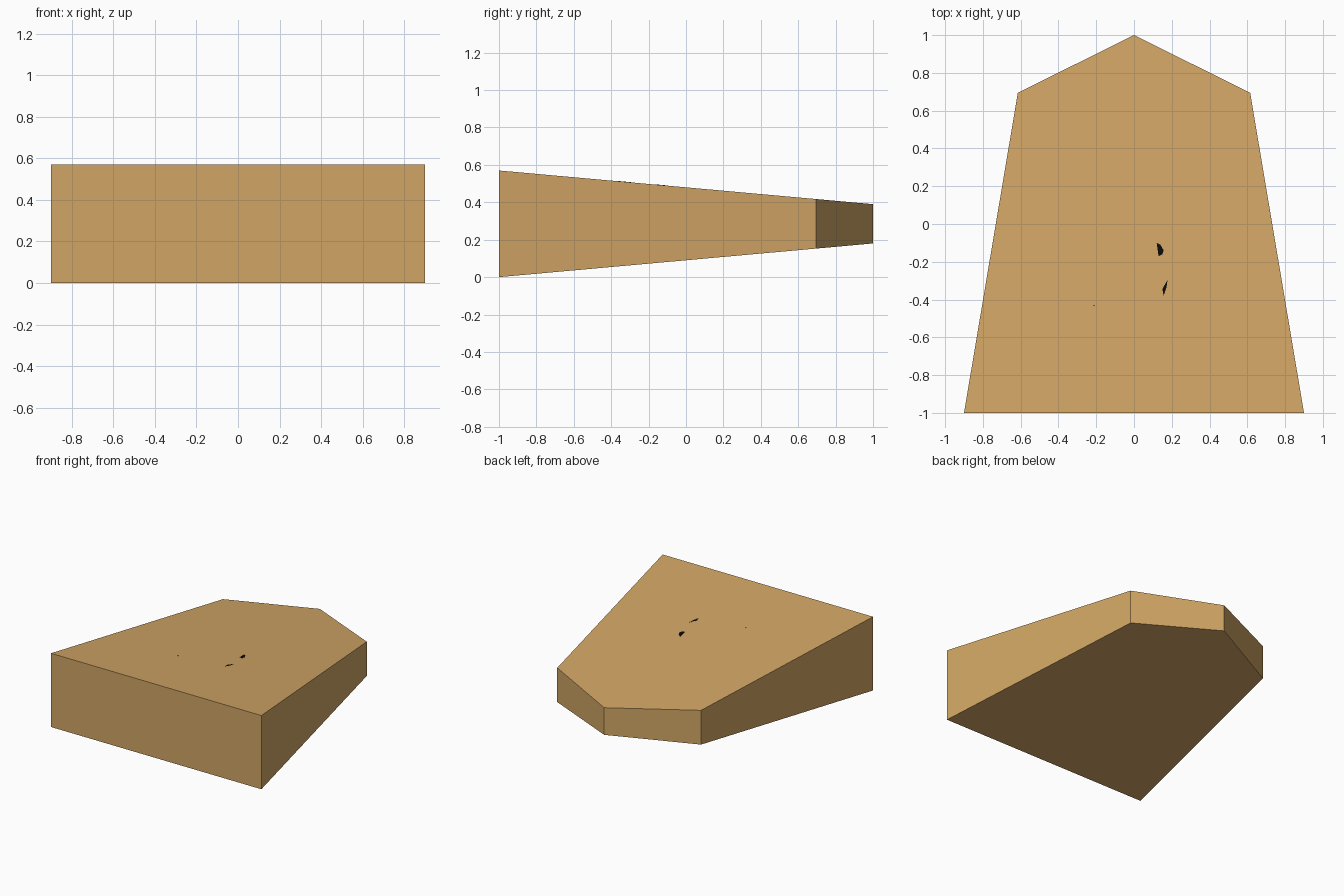
import bpy

if "Cube" in bpy.data.objects:
    bpy.data.objects.remove(bpy.data.objects["Cube"])


def material(name, color):
    m = bpy.data.materials.new(name)
    m.diffuse_color = color
    m.use_nodes = True
    m.node_tree.nodes["Principled BSDF"].inputs["Base Color"].default_value = m.diffuse_color
    return m


def bottom_z(y):
    return 0.09 * (y + 1)


def top_z(y):
    return 0.57 - 0.09 * (y + 1)


def slab(name, outline, low, high, mat):
    """Closed prism over a counter-clockwise outline with sloping ends."""
    n = len(outline)
    verts = [(x, y, low(y)) for x, y in outline] + [(x, y, high(y)) for x, y in outline]
    faces = [tuple(reversed(range(n))), tuple(range(n, 2 * n))]
    faces += [(i, (i + 1) % n, n + (i + 1) % n, n + i) for i in range(n)]
    mesh = bpy.data.meshes.new(name)
    mesh.from_pydata(verts, [], faces)
    mesh.materials.append(mat)
    obj = bpy.data.objects.new(name, mesh)
    bpy.context.collection.objects.link(obj)
    return obj


wood = material("wood", (0.64, 0.38, 0.13, 1))
ink = material("ink", (0.003, 0.003, 0.003, 1))

# Wedge-shaped five-sided wooden body
slab("game_piece_body",
     [(-0.9, -1), (0.9, -1), (0.615, 0.695), (0, 1), (-0.615, 0.695)],
     bottom_z, top_z, wood)

# Small dark flecks just proud of the top face
flecks = [
    [(0.12, -0.10), (0.13, -0.17), (0.15, -0.16), (0.157, -0.14), (0.14, -0.11)],
    [(0.178, -0.295), (0.15, -0.345), (0.157, -0.38), (0.172, -0.335)],
    [(-0.215, -0.435), (-0.208, -0.435), (-0.208, -0.428), (-0.215, -0.428)],
]
for i, outline in enumerate(flecks):
    slab(f"ink_fleck_{i + 1}", outline,
         lambda y: top_z(y) - 0.004, lambda y: top_z(y) + 0.001, ink)
